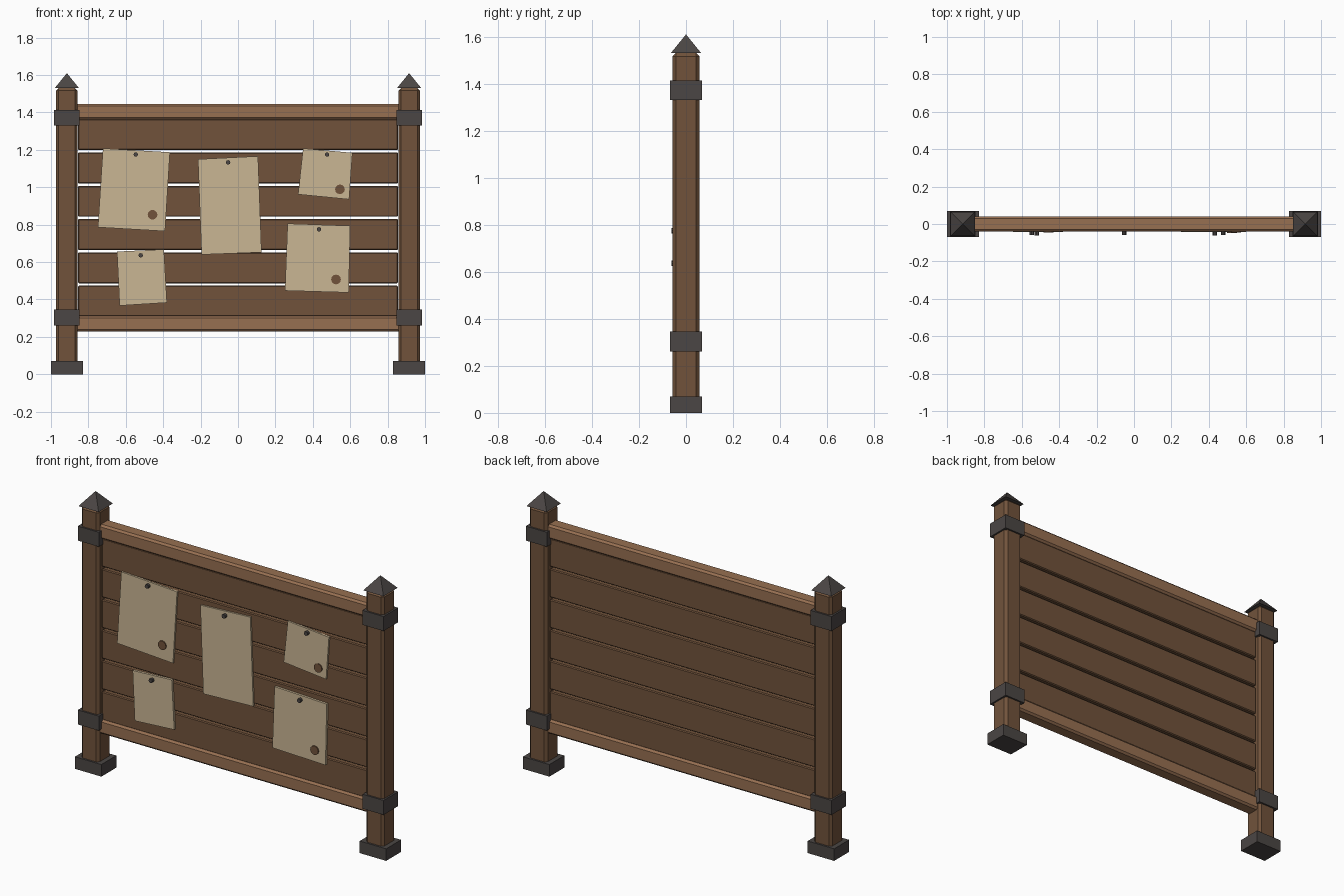
import bpy, bmesh, math
from mathutils import Matrix, Vector

if "Cube" in bpy.data.objects:
    bpy.data.objects.remove(bpy.data.objects["Cube"])


def material(name, r, g, b):
    m = bpy.data.materials.new(name)
    m.diffuse_color = (r, g, b, 1)
    m.use_nodes = True
    m.node_tree.nodes["Principled BSDF"].inputs["Base Color"].default_value = m.diffuse_color
    return m


WOOD = material("dark wood", 0.165, 0.086, 0.044)
RAIL = material("light wood", 0.310, 0.160, 0.083)
IRON = material("dark iron", 0.070, 0.061, 0.058)
PAPER = material("parchment", 0.590, 0.465, 0.295)


def finish(bm, name, mat):
    bmesh.ops.recalc_face_normals(bm, faces=bm.faces[:])
    me = bpy.data.meshes.new(name)
    bm.to_mesh(me)
    bm.free()
    me.materials.append(mat)
    ob = bpy.data.objects.new(name, me)
    bpy.context.collection.objects.link(ob)
    return ob


def box(name, centre, size, mat, bevel=0.0):
    bm = bmesh.new()
    bmesh.ops.create_cube(bm, size=1)
    bmesh.ops.scale(bm, vec=size, verts=bm.verts[:])
    if bevel:
        bmesh.ops.bevel(bm, geom=bm.edges[:], offset=bevel, segments=1, affect='EDGES')
    bmesh.ops.translate(bm, vec=centre, verts=bm.verts[:])
    return finish(bm, name, mat)


def disc(name, x, z, y_front, y_back, radius, sides, mat):
    bm = bmesh.new()
    bmesh.ops.create_cone(bm, cap_ends=True, segments=sides, radius1=radius,
                          radius2=radius, depth=y_back - y_front)
    bmesh.ops.transform(bm, verts=bm.verts[:],
                        matrix=Matrix.Translation((x, (y_front + y_back) / 2, z))
                        @ Matrix.Rotation(math.pi / 2, 4, 'X'))
    return finish(bm, name, mat)


# posts with iron foot, straps and pyramid cap
for side, label in ((-1, "left"), (1, "right")):
    x = 0.915 * side
    box(label + "_post", (x, 0, 0.775), (0.115, 0.115, 1.51), WOOD, 0.014)
    box(label + "_foot", (x, 0, 0.035), (0.17, 0.137, 0.07), IRON)
    box(label + "_lower_strap", (x, 0, 0.304), (0.135, 0.135, 0.084), IRON)
    box(label + "_upper_strap", (x, 0, 1.372), (0.135, 0.135, 0.084), IRON)
    bm = bmesh.new()
    bmesh.ops.create_cone(bm, cap_ends=True, segments=4, radius1=0.065 * math.sqrt(2),
                          radius2=0, depth=0.08)
    bmesh.ops.transform(bm, verts=bm.verts[:], matrix=Matrix.Translation((x, 0, 1.57))
                        @ Matrix.Rotation(math.pi / 4, 4, 'Z'))
    finish(bm, label + "_post_cap", IRON)

# rails
box("top_rail", (0, 0, 1.403), (1.75, 0.082, 0.083), RAIL, 0.011)
box("bottom_rail", (0, 0, 0.271), (1.75, 0.082, 0.083), RAIL, 0.011)

# board planks
for i in range(6):
    box(f"plank_{i + 1}", (0, 0, 0.391 + 0.178 * i), (1.712, 0.06, 0.165), WOOD, 0.005)

# notices: corner outline (x, z), pin, optional seal, front depth
NOTICES = [
    ([(-.722, 1.208), (-.364, 1.187), (-.390, .765), (-.749, .786)], (-.547, 1.175), (-.457, .853), -.040),
    ([(-.214, 1.150), (.107, 1.166), (.126, .652), (-.195, .640)], (-.053, 1.133), None, -.040),
    ([(.348, 1.208), (.612, 1.184), (.594, .935), (.321, .962)], (.476, 1.175), (.545, .989), -.040),
    ([(.265, .806), (.600, .794), (.592, .437), (.251, .447)], (.433, .775), (.524, .507), -.043),
    ([(-.647, .656), (-.396, .668), (-.380, .383), (-.633, .367)], (-.520, .636), None, -.043),
]
for i, (corners, pin, seal, y) in enumerate(NOTICES, 1):
    bm = bmesh.new()
    face = bm.faces.new([bm.verts.new((cx, y, cz)) for cx, cz in corners])
    ext = bmesh.ops.extrude_face_region(bm, geom=[face])["geom"]
    moved = [v for v in ext if isinstance(v, bmesh.types.BMVert)]
    bmesh.ops.translate(bm, vec=Vector((0, -0.028 - y, 0)), verts=moved)
    if face.is_valid is False or len(bm.faces) < 6:
        bm.faces.new([v for v in bm.verts if v not in moved])
    finish(bm, f"notice_{i}", PAPER)
    disc(f"pin_{i}", pin[0], pin[1], y - 0.018, y + 0.004, 0.012, 8, IRON)
    if seal:
        disc(f"seal_{i}", seal[0], seal[1], y - 0.006, y + 0.002, 0.026, 12, WOOD)
